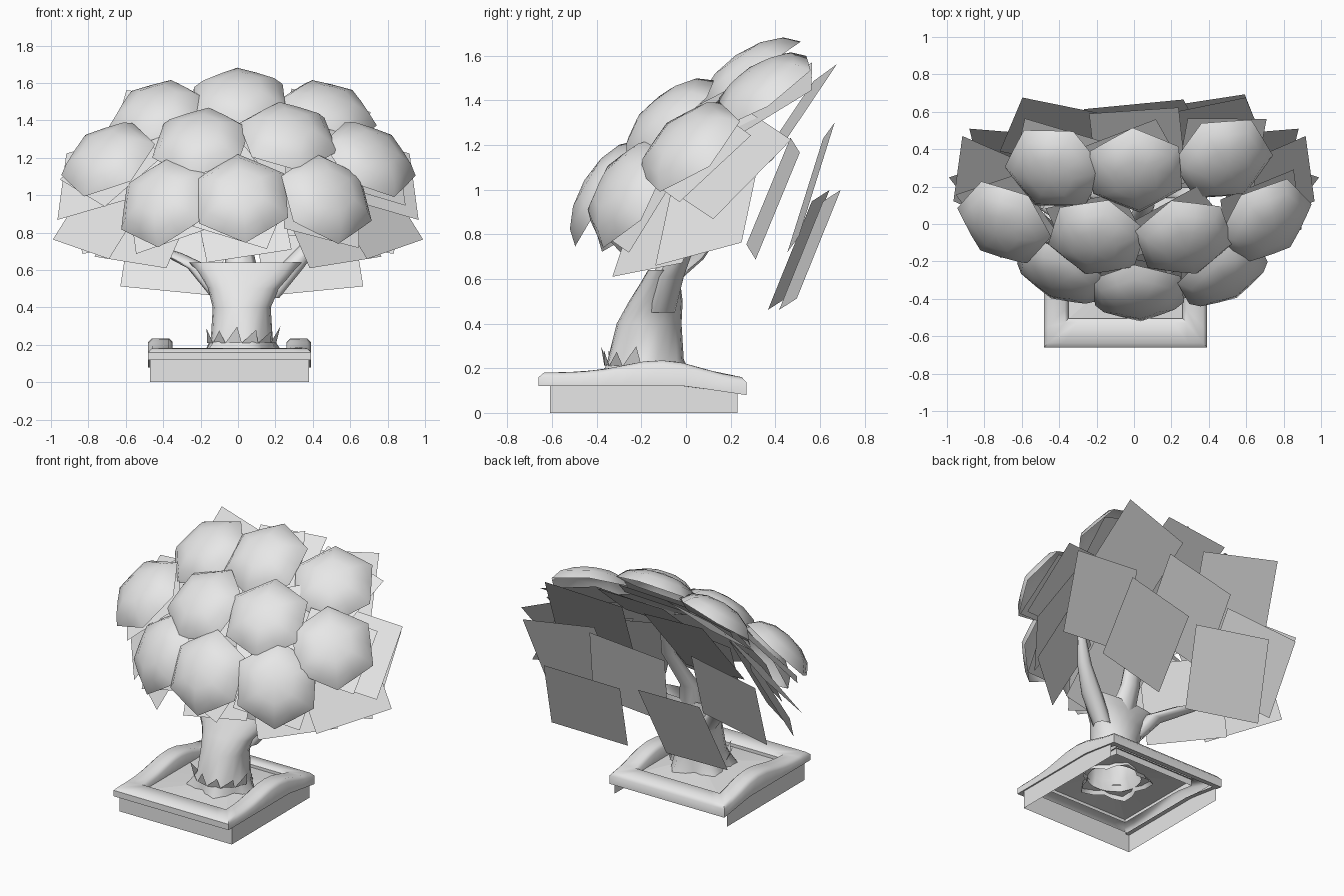
import bpy, bmesh, math, random
from mathutils import Vector, Quaternion

random.seed(4)
if "Cube" in bpy.data.objects:
    bpy.data.objects.remove(bpy.data.objects["Cube"])

grey = bpy.data.materials.new("light_grey")
grey.use_nodes = True
grey.diffuse_color = (0.8, 0.8, 0.8, 1)
grey.node_tree.nodes["Principled BSDF"].inputs["Base Color"].default_value = (0.8, 0.8, 0.8, 1)


def finish(name, bm, smooth=None):
    me = bpy.data.meshes.new(name)
    bm.to_mesh(me)
    bm.free()
    ob = bpy.data.objects.new(name, me)
    bpy.context.collection.objects.link(ob)
    me.materials.append(grey)
    if smooth:
        bpy.ops.object.select_all(action='DESELECT')
        ob.select_set(True)
        bpy.context.view_layer.objects.active = ob
        bpy.ops.object.shade_smooth_by_angle(angle=math.radians(smooth))
    return ob


def bridge(bm, rings):
    """Join successive closed rings of points with quads."""
    loops = [[bm.verts.new(p) for p in ring] for ring in rings]
    n = len(loops[0])
    for a, b in zip(loops, loops[1:]):
        for i in range(n):
            j = (i + 1) % n
            bm.faces.new((a[i], a[j], b[j], b[i]))
    return loops


def turn(normal, roll=0):
    q = Vector(normal).to_track_quat('Z', 'Y')
    return q @ Quaternion((0, 0, 1), math.radians(roll))


def tube(name, path, sides=10, lobes=0):
    """Path entries are x, y, z, radius along x, radius along y."""
    rings = []
    for k, (x, y, z, rx, ry) in enumerate(path):
        ring = []
        for i in range(sides):
            a = math.tau * i / sides
            f = 1 + (lobes * math.cos(5 * a) if k == 0 else 0)
            ring.append((x + rx * f * math.cos(a), y + ry * f * math.sin(a), z))
        rings.append(ring)
    bm = bmesh.new()
    bridge(bm, rings)
    return finish(name, bm, 60)


def card(name, loc, normal, size=0.5, roll=0):
    """Flat square leaf sheet."""
    bm = bmesh.new()
    bmesh.ops.create_grid(bm, x_segments=1, y_segments=1, size=size / 2)
    ob = finish(name, bm)
    ob.rotation_mode = 'QUATERNION'
    ob.rotation_quaternion = turn(normal, roll)
    ob.location = loc


def dome(name, loc, normal, roll=0, radius=0.275):
    """Shallow six-sided leaf clump."""
    bm = bmesh.new()
    sides = 12
    rings = []
    for r, h in ((1, -0.015), (0.8, 0.045), (0.45, 0.085)):
        ring = []
        for i in range(sides):
            a = math.tau * i / sides + math.pi / 2
            f = r if i % 2 == 0 else r * (0.87 + 0.08 * (1 - r))
            ring.append((radius * f * math.cos(a), radius * f * math.sin(a), h))
        rings.append(ring)
    last = bridge(bm, rings)[-1]
    tip = bm.verts.new((0, 0, 0.1))
    for i in range(sides):
        bm.faces.new((last[i], last[(i + 1) % sides], tip))
    ob = finish(name, bm, 80)
    ob.rotation_mode = 'QUATERNION'
    ob.rotation_quaternion = turn(normal, roll)
    ob.location = loc


# Planter
X0, X1, Y0, Y1 = -0.48, 0.39, -0.66, 0.27


def rim_top(y):
    return 0.18 + 0.055 * math.exp(-((y + 0.12) / 0.22) ** 2) - 0.025 * max(0, y / Y1)


def rim_low(y):
    return 0.12 - 0.04 * max(0, y / Y1)


def square(inset, height, drop=0, n=10):
    a, b, c, d = X0 + inset, X1 - inset, Y0 + inset * 1.2, Y1 - inset
    corners = [(a, c), (b, c), (b, d), (a, d)]
    pts = []
    for k in range(4):
        p, q = corners[k], corners[(k + 1) % 4]
        for i in range(n):
            x, y = (p[m] + (q[m] - p[m]) * i / n for m in (0, 1))
            pts.append((x, y, height(y) - drop))
    return pts


bm = bmesh.new()
bridge(bm, [square(0.04, rim_low), square(0, rim_low), square(0, rim_top, 0.02),
            square(0.02, rim_top), square(0.11, rim_top), square(0.13, rim_top, 0.02),
            square(0.13, rim_low)])
finish("planter_rim", bm, 50)

# Base walls, open at the back
bm = bmesh.new()
outline = [(-0.47, 0.23), (-0.47, -0.61), (0.38, -0.61), (0.38, 0.23)]
for p, q in zip(outline, outline[1:]):
    bm.faces.new([bm.verts.new(v) for v in
                  ((*p, 0), (*q, 0), (*q, 0.135), (*p, 0.135))])
bmesh.ops.remove_doubles(bm, verts=bm.verts, dist=0.001)
finish("planter_walls", bm)

# Soil between the rim and the open foot of the trunk
bm = bmesh.new()
foot_ring = []
for i in range(40):
    a = math.tau * i / 40 + math.radians(225)
    foot_ring.append((0.01 + 0.17 * math.cos(a), -0.18 + 0.16 * math.sin(a), 0.16))
bridge(bm, [square(0.12, lambda y: 0.14), foot_ring])
finish("planter_soil", bm)

# Trunk and branches
tube("trunk", [(0.01, -0.18, 0.13, 0.21, 0.2), (0.02, -0.18, 0.24, 0.165, 0.17),
               (0.02, -0.165, 0.4, 0.155, 0.145), (0.03, -0.135, 0.5, 0.19, 0.12),
               (0.04, -0.115, 0.58, 0.25, 0.09), (0.04, -0.1, 0.64, 0.3, 0.07)], 20, 0.18)
tube("branch_right", [(-0.08, -0.11, 0.45, 0.06, 0.06), (-0.2, -0.07, 0.61, 0.07, 0.06),
                      (-0.36, 0.04, 0.69, 0.06, 0.04), (-0.5, 0.1, 0.75, 0.02, 0.02)], 8)
tube("branch_left", [(0.16, -0.11, 0.45, 0.06, 0.06), (0.28, -0.07, 0.61, 0.07, 0.06),
                     (0.4, 0.0, 0.75, 0.05, 0.04), (0.5, 0.08, 0.95, 0.02, 0.02)], 8)
tube("branch_middle", [(0.03, -0.12, 0.5, 0.1, 0.08), (0.0, -0.04, 0.75, 0.07, 0.05),
                       (0.06, 0.1, 1.0, 0.05, 0.04), (0.02, 0.22, 1.25, 0.02, 0.02)], 8)

# Small pointed blades around the trunk foot
bm = bmesh.new()
for i in range(6):
    a = math.radians(200 + 28 * i)
    foot = Vector((0.02 + 0.18 * math.cos(a), -0.18 + 0.18 * math.sin(a), 0.21))
    side = Vector((-math.sin(a), math.cos(a), 0)) * 0.045
    tip = foot + Vector((math.cos(a) * 0.03, math.sin(a) * 0.02, random.uniform(0.06, 0.13)))
    bm.faces.new([bm.verts.new(p) for p in (foot - side, foot + side, tip + side * 0.6)])
finish("foot_blades", bm)

# Leaf clumps, each with a flat sheet behind it
clumps = {
    "low_right": ((-0.4, -0.26, 0.97), (-0.4, -0.75, 0.45)),
    "low_middle": ((0.02, -0.37, 0.99), (0, -0.85, 0.5)),
    "low_left": ((0.48, -0.27, 0.99), (0.4, -0.75, 0.45)),
    "mid_far_right": ((-0.7, 0.0, 1.2), (-0.38, -0.55, 0.65)),
    "mid_right": ((-0.2, -0.08, 1.29), (-0.12, -0.6, 0.7)),
    "mid_left": ((0.27, -0.08, 1.32), (0.13, -0.6, 0.7)),
    "mid_far_left": ((0.71, 0.01, 1.2), (0.42, -0.55, 0.65)),
    "top_right": ((-0.43, 0.29, 1.45), (-0.22, -0.5, 0.75)),
    "top_middle": ((0.01, 0.28, 1.52), (0, -0.55, 0.8)),
    "top_left": ((0.48, 0.34, 1.45), (0.22, -0.5, 0.75)),
}
for name, (loc, normal) in clumps.items():
    n = Vector(normal).normalized()
    dome("clump_" + name, loc, n, random.uniform(-8, 8))
    card("sheet_" + name, Vector(loc) - n * 0.07, n, 0.44, random.uniform(-35, 35))

# Sheets along the sides, the underside and the back
for s, label in ((-1, "right"), (1, "left")):
    card("side_sheet_" + label, (s * 0.71, 0.1, 0.92), (s * 0.6, -0.6, 0.5), 0.5, s * 14)
    card("side_upper_sheet_" + label, (s * 0.72, 0.2, 1.11), (s * 0.45, -0.6, 0.65), 0.5, s * -20)
    card("under_sheet_" + label, (s * 0.48, -0.1, 0.86), (s * 0.5, -0.7, 0.45), 0.5, s * 8)
    card("back_low_sheet_" + label, (0.02 + s * 0.35, 0.53 + s * 0.025, 0.73),
         (s * 0.1, -0.9, 0.38), 0.53, s * 6)
    card("back_side_sheet_" + label, (s * 0.6, 0.39, 0.96), (s * 0.12, -0.9, 0.36), 0.52, s * -8)
    card("back_top_sheet_" + label, (s * 0.4, 0.48, 1.31), (s * 0.08, -0.8, 0.56), 0.53, s * 10)
card("under_sheet_middle", (0.02, -0.22, 0.87), (0, -0.85, 0.5), 0.46, 10)
card("back_middle_sheet", (0.04, 0.56, 1.01), (0.05, -0.93, 0.3), 0.54, 8)
card("back_top_middle_sheet", (0.02, 0.42, 1.43), (0, -0.6, 0.75), 0.48, 5)
